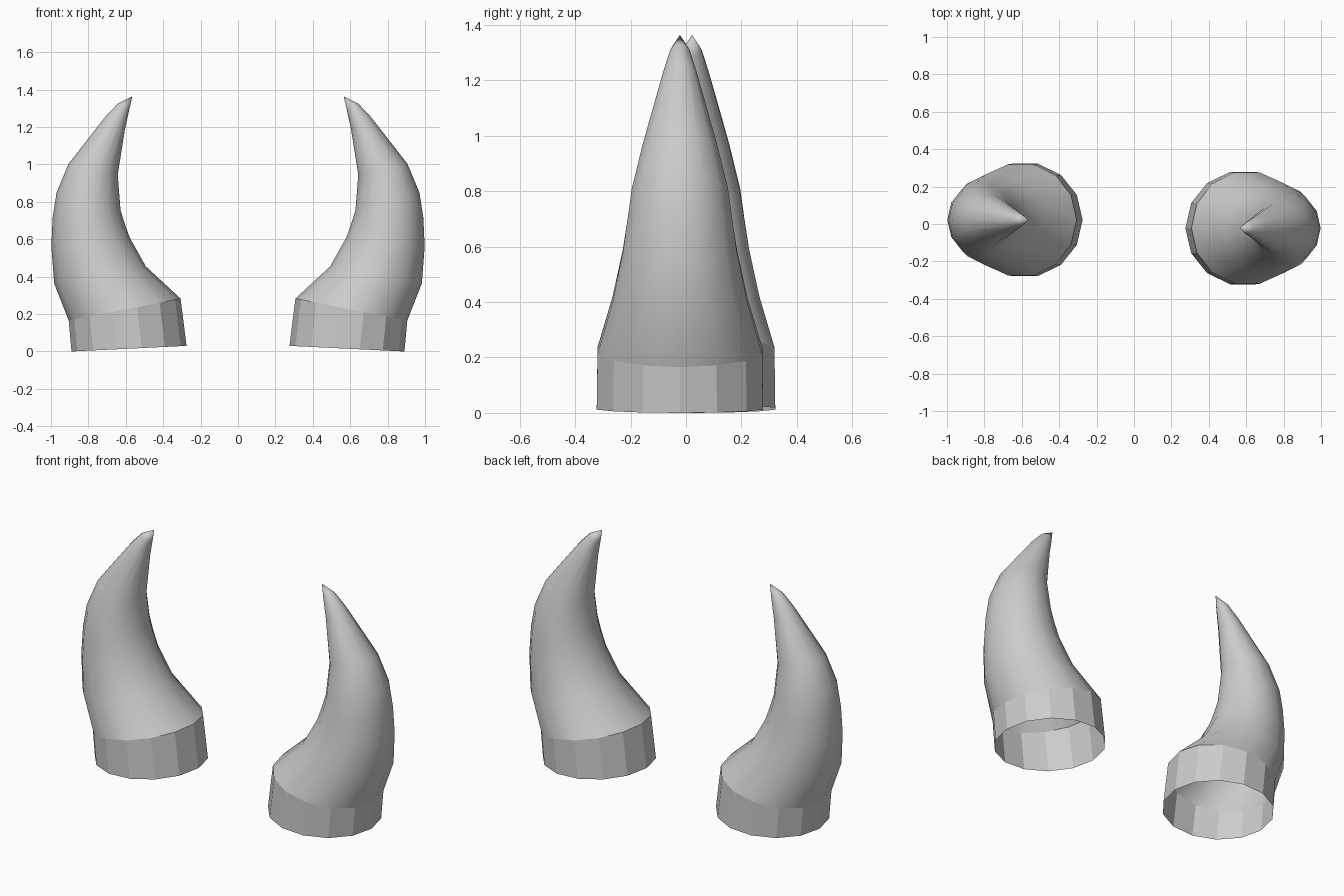
import bpy, bmesh, math
from mathutils import Vector

if "Cube" in bpy.data.objects:
    bpy.data.objects.remove(bpy.data.objects["Cube"])

SIDES = 14
# each ring of the horn: outer (x, z) and inner (x, z) point
RINGS = [
    ((0.89, 0.00), (0.275, 0.03)),
    ((0.905, 0.165), (0.307, 0.283)),
    ((0.983, 0.364), (0.493, 0.455)),
    ((0.998, 0.56), (0.578, 0.607)),
    ((0.991, 0.715), (0.606, 0.685)),
    ((0.970, 0.85), (0.628, 0.755)),
    ((0.906, 1.003), (0.643, 0.945)),
    ((0.708, 1.257), (0.604, 1.19)),
    ((0.642, 1.326), (0.582, 1.29)),
]
TIP = (0.565, 0, 1.364)


def make_horn(name, turn):
    bm = bmesh.new()
    rows = []
    for (ox, oz), (ix, iz) in RINGS:
        centre = Vector(((ox + ix) / 2, 0, (oz + iz) / 2))
        u = Vector(((ox - ix) / 2, 0, (oz - iz) / 2))
        v = Vector((0, u.length, 0))
        row = []
        for k in range(SIDES):
            a = 2 * math.pi * k / SIDES
            row.append(bm.verts.new(centre + u * math.cos(a) + v * math.sin(a)))
        rows.append(row)
    # walls: flat faceted collar, smooth horn above
    for r in range(len(rows) - 1):
        for k in range(SIDES):
            n = (k + 1) % SIDES
            f = bm.faces.new((rows[r][k], rows[r][n], rows[r + 1][n], rows[r + 1][k]))
            f.smooth = r > 0
    # pointed tip; the base stays open
    tip = bm.verts.new(TIP)
    for k in range(SIDES):
        bm.faces.new((rows[-1][k], rows[-1][(k + 1) % SIDES], tip)).smooth = True
    # crisp line between collar and horn
    for k in range(SIDES):
        bm.edges.get((rows[1][k], rows[1][(k + 1) % SIDES])).smooth = False
    bmesh.ops.translate(bm, verts=bm.verts, vec=(0, -0.022, 0))
    mesh = bpy.data.meshes.new(name)
    bm.to_mesh(mesh)
    bm.free()
    obj = bpy.data.objects.new(name, mesh)
    obj.rotation_euler.z = turn
    bpy.context.collection.objects.link(obj)


# the second horn is the first turned half way round
make_horn("right_horn", 0)
make_horn("left_horn", math.pi)
